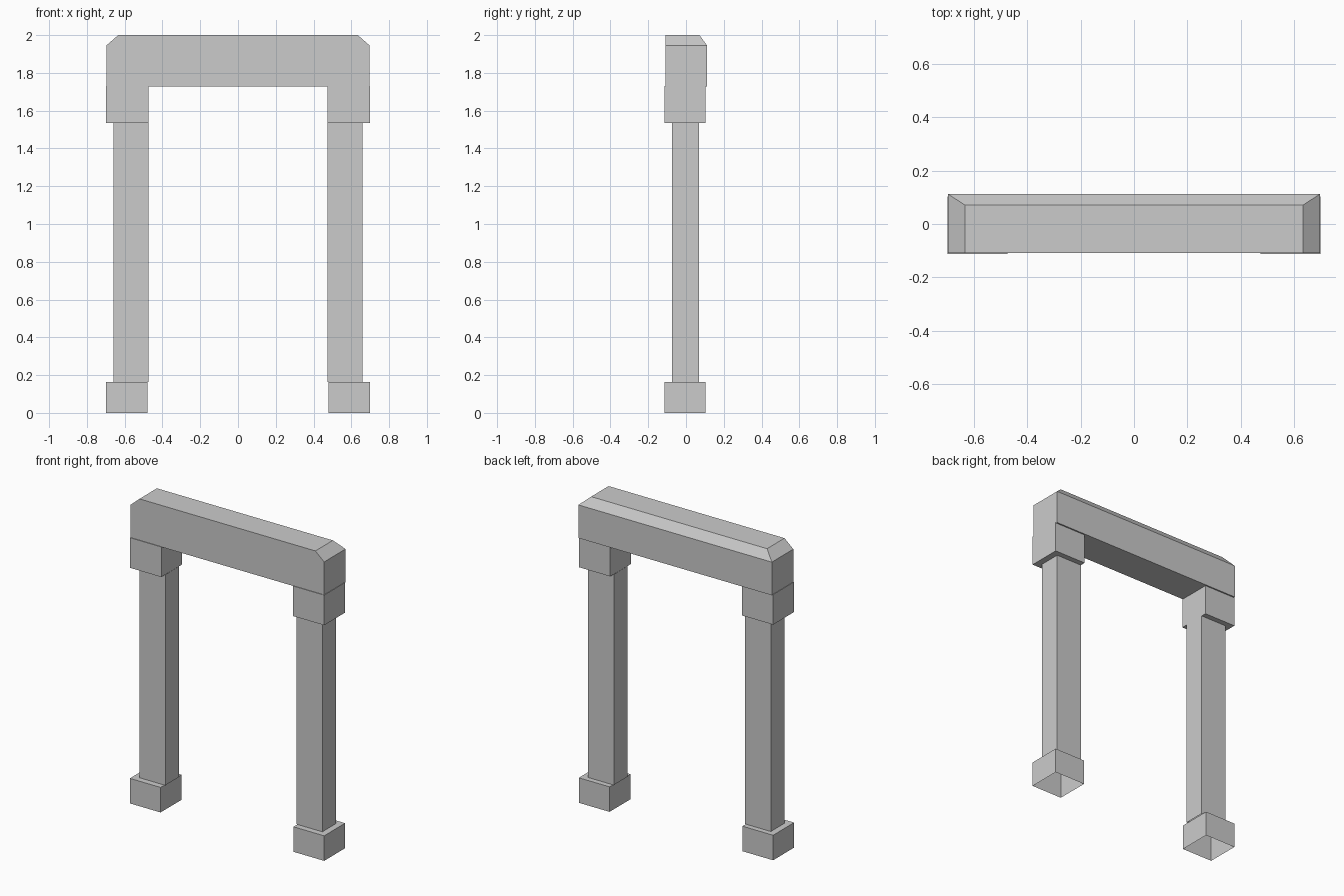
import bpy, bmesh

if "Cube" in bpy.data.objects:
    bpy.data.objects.remove(bpy.data.objects["Cube"])


def finish(name, bm):
    bmesh.ops.recalc_face_normals(bm, faces=bm.faces)
    mesh = bpy.data.meshes.new(name)
    bm.to_mesh(mesh)
    bm.free()
    obj = bpy.data.objects.new(name, mesh)
    bpy.context.collection.objects.link(obj)
    return obj


def block(name, lo, hi, open_bottom=False, open_top=False, top_lo=None, top_hi=None):
    """Box from lo to hi; optional (x, y) limits add a tapered top at hi.z."""
    bm = bmesh.new()
    bmesh.ops.create_cube(bm, size=1)
    for v in bm.verts:
        v.co = [hi[i] if v.co[i] > 0 else lo[i] for i in range(3)]
    bm.normal_update()
    doomed = [f for f in bm.faces
              if (open_bottom and f.normal.z < -0.9) or (open_top and f.normal.z > 0.9)]
    bmesh.ops.delete(bm, geom=doomed, context='FACES')
    if top_lo:
        # raise a sloped cap above the straight walls
        top = max(bm.faces, key=lambda f: f.calc_center_median().z)
        cap = bmesh.ops.extrude_discrete_faces(bm, faces=[top])['faces'][0]
        cx = (lo[0] + hi[0]) / 2
        cy = (lo[1] + hi[1]) / 2
        for v in cap.verts:
            v.co = (top_hi[0] if v.co.x > cx else top_lo[0],
                    top_hi[1] if v.co.y > cy else top_lo[1], top_hi[2])
    return finish(name, bm)


def mirrored(obj):
    mod = obj.modifiers.new("mirror_x", 'MIRROR')
    mod.use_axis = (True, False, False)
    mod.use_mirror_merge = False


# Legs: hollow foot, post and capital, mirrored to the other side
mirrored(block("foot", (0.479, -0.113, 0), (0.70, 0.103, 0.163), open_bottom=True))
mirrored(block("post", (0.473, -0.073, 0.163), (0.659, 0.068, 1.535),
               open_bottom=True, open_top=True))
mirrored(block("capital", (0.474, -0.113, 1.535), (0.70, 0.103, 1.731)))

# Lintel: chamfered along both ends and the back, flush at the front
block("lintel", (-0.697, -0.109, 1.729), (0.697, 0.112, 1.945),
      top_lo=(-0.634, -0.109), top_hi=(0.634, 0.071, 2.0))
